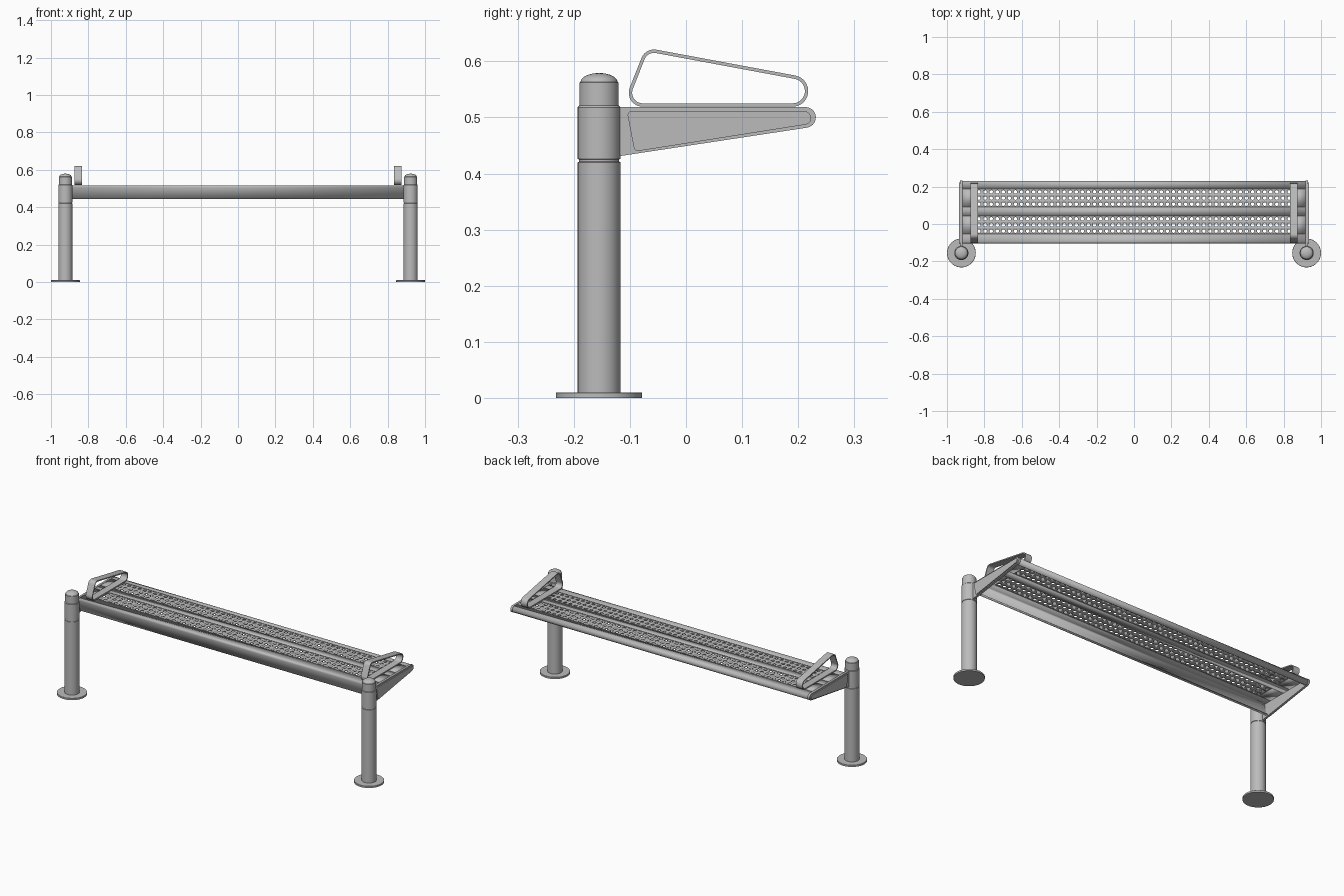
import bpy, bmesh
from math import sin, cos, pi, atan2, sqrt
from mathutils import Vector

cube = bpy.data.objects.get("Cube")
if cube:
    bpy.data.objects.remove(cube)

grey = bpy.data.materials.new("painted_grey_steel")
grey.use_nodes = True
grey.diffuse_color = (0.5, 0.5, 0.5, 1)
grey.node_tree.nodes["Principled BSDF"].inputs["Base Color"].default_value = (0.5, 0.5, 0.5, 1)


def finish(name, bm, recalc=True):
    """Turn a bmesh into a smooth-shaded grey object with sharp edges kept."""
    bmesh.ops.remove_doubles(bm, verts=bm.verts, dist=0.0001)
    if recalc:
        bmesh.ops.recalc_face_normals(bm, faces=bm.faces)
    mesh = bpy.data.meshes.new(name)
    bm.to_mesh(mesh)
    bm.free()
    mesh.materials.append(grey)
    obj = bpy.data.objects.new(name, mesh)
    bpy.context.collection.objects.link(obj)
    bpy.ops.object.select_all(action='DESELECT')
    obj.select_set(True)
    bpy.context.view_layer.objects.active = obj
    bpy.ops.object.shade_smooth_by_angle(angle=0.6)
    return obj


def wrap(circles, inset=0.0, steps=10):
    """Belt outline (y, z) around circles (y, z, radius) given anticlockwise."""
    n = len(circles)
    normals = []
    for i, (y, z, r) in enumerate(circles):
        y2, z2, r2 = circles[(i + 1) % n]
        dist = sqrt((y2 - y) ** 2 + (z2 - z) ** 2)
        dy, dz = (y2 - y) / dist, (z2 - z) / dist
        c = (r - r2) / dist
        s = sqrt(1 - c * c)
        normals.append(atan2(dz * c - dy * s, dy * c + dz * s))
    outline = []
    for i, (y, z, r) in enumerate(circles):
        a = normals[i - 1]
        sweep = (normals[i] - a) % (2 * pi)
        for k in range(steps + 1):
            t = a + sweep * k / steps
            outline.append((y + (r - inset) * cos(t), z + (r - inset) * sin(t)))
    return outline


def ring(bm, x, outline):
    return [bm.verts.new((x, y, z)) for y, z in outline]


def bridge(bm, a, b):
    for i in range(len(a)):
        bm.faces.new((a[i - 1], a[i], b[i], b[i - 1]))


def plate(name, outline, x0, x1):
    bm = bmesh.new()
    a, b = ring(bm, x0, outline), ring(bm, x1, outline)
    bridge(bm, a, b)
    bm.faces.new(a)
    bm.faces.new(b)
    return finish(name, bm)


def band(name, circles, thick, x0, x1):
    """Closed flat strip bent around the circles."""
    bm = bmesh.new()
    outer, inner = wrap(circles), wrap(circles, thick)
    loops = [ring(bm, x0, outer), ring(bm, x1, outer), ring(bm, x1, inner), ring(bm, x0, inner)]
    for i in range(4):
        bridge(bm, loops[i - 1], loops[i])
    return finish(name, bm)


def lathe(name, profile, x, y, sides=40):
    bm = bmesh.new()
    verts = [bm.verts.new((x + r, y, z)) for r, z in profile]
    edges = [bm.edges.new(pair) for pair in zip(verts, verts[1:])]
    bmesh.ops.spin(bm, geom=verts + edges, cent=(x, y, 0), axis=(0, 0, 1),
                   angle=2 * pi, steps=sides, use_merge=True)
    return finish(name, bm)


# Post: grooved tube, narrower neck and shallow domed cap
R = 0.038
post = [(0, 0.008), (R, 0.008), (R, 0.42), (0.036, 0.421), (0.036, 0.425), (R, 0.426),
        (R, 0.518), (0.035, 0.521), (0.035, 0.562)]
post += [(0.033 * cos(t * pi / 16), 0.563 + 0.016 * sin(t * pi / 16)) for t in range(9)]
foot = [(0, 0), (0.077, 0), (0.077, 0.009), (0.076, 0.01), (0, 0.01)]

bracket = [(-0.125, 0.432, 0.002), (0.213, 0.5, 0.0185), (-0.125, 0.5165, 0.002)]
cap = [(-0.086, 0.447, 0.007), (0.211, 0.499, 0.012), (-0.097, 0.504, 0.007)]
arm = [(-0.077, 0.544, 0.025), (0.19, 0.547, 0.028), (-0.057, 0.597, 0.024)]

for side, s in (("left", 1), ("right", -1)):
    lathe(side + "_post", post, s * 0.923, -0.155)
    lathe(side + "_foot_plate", foot, s * 0.923, -0.155, 48)
    plate(side + "_end_bracket", wrap(bracket), s * 0.918, s * 0.93)
    plate(side + "_bracket_panel", wrap(cap), s * 0.925, s * 0.935)
    band(side + "_armrest", arm, 0.006, s * 0.835, s * 0.875)

# Seat pan: one folded sheet with two bands of round holes
TOP, END, PITCH, COLS, ROWS = 0.517, 0.92, 0.0325, 52, 3
bm = bmesh.new()


def strip(profile, x0=-END, x1=END):
    a, b = ring(bm, x0, profile), ring(bm, x1, profile)
    for i in range(len(a) - 1):
        bm.faces.new((a[i], b[i], b[i + 1], a[i + 1]))


def perforated(y0):
    """Rows of square cells, each with a round hole."""
    half = PITCH / 2
    reach = COLS * half
    for col in range(COLS):
        for row in range(ROWS):
            centre = Vector((-reach + half + col * PITCH, y0 + half + row * PITCH, TOP))
            hole, edge = [], []
            for k in range(16):
                d = Vector((cos(k * pi / 8), sin(k * pi / 8), 0))
                hole.append(bm.verts.new(centre + d * 0.0095))
                edge.append(bm.verts.new(centre + d * half / max(abs(d.x), abs(d.y))))
            bridge(bm, edge, hole)
    for x0, x1 in ((-END, -reach), (reach, END)):
        strip([(y0, TOP), (y0 + ROWS * PITCH, TOP)], x0, x1)


WIDTH = ROWS * PITCH
FRONT, BACK = -0.054, 0.09
nose = [(-0.078, 0.443), (-0.09, 0.444)]
nose += [(-0.093 - 0.011 * cos(t * pi / 12), 0.506 + 0.011 * sin(t * pi / 12)) for t in range(7)]
lip = [(0.213 + 0.0175 * sin(t * pi / 12), 0.4995 + 0.0175 * cos(t * pi / 12)) for t in range(14)]
strip(nose + [(FRONT, TOP)])
perforated(FRONT)
strip([(FRONT + WIDTH, TOP), (BACK, TOP)])
perforated(BACK)
strip([(BACK + WIDTH, TOP)] + lip)
for face in bm.faces:
    face.normal_update()
    # holes and strips share the same outward side
    if face.normal.z < -0.9 and face.calc_center_median().z > 0.51:
        face.normal_flip()
seat = finish("perforated_seat", bm, recalc=False)
sheet = seat.modifiers.new("sheet_thickness", 'SOLIDIFY')
sheet.thickness = 0.005
sheet.offset = -1
